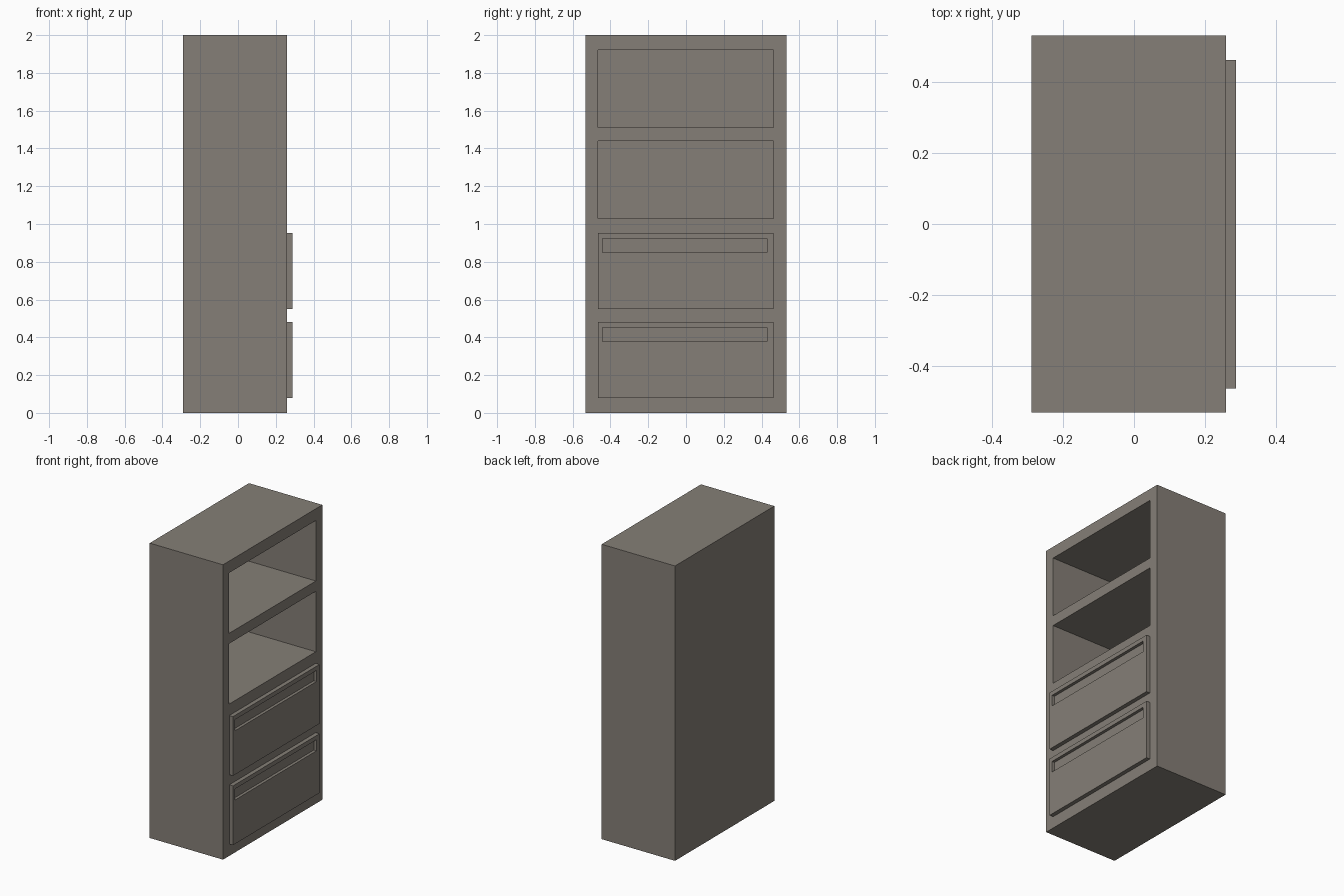
import bpy
import bmesh
from mathutils import Matrix, Vector

if "Cube" in bpy.data.objects:
    bpy.data.objects.remove(bpy.data.objects["Cube"])

mat = bpy.data.materials.new("warm grey")
mat.diffuse_color = (0.235, 0.212, 0.184, 1)
mat.use_nodes = True
mat.node_tree.nodes["Principled BSDF"].inputs["Base Color"].default_value = mat.diffuse_color


def box(name, x, y, z):
    """Box spanning the (min, max) pairs x, y, z."""
    bm = bmesh.new()
    centre = Vector([(a + b) / 2 for a, b in (x, y, z)])
    size = Vector([b - a for a, b in (x, y, z)])
    bmesh.ops.create_cube(bm, size=1, matrix=Matrix.Translation(centre) @ Matrix.Diagonal(size).to_4x4())
    me = bpy.data.meshes.new(name)
    bm.to_mesh(me)
    bm.free()
    me.materials.append(mat)
    ob = bpy.data.objects.new(name, me)
    bpy.context.collection.objects.link(ob)
    return ob


def cut(target, cutter):
    """Subtract the cutter, apply it and remove the cutter."""
    cutter.hide_render = True
    mod = target.modifiers.new("cut", "BOOLEAN")
    mod.operation = "DIFFERENCE"
    mod.solver = "EXACT"
    mod.object = cutter
    bpy.context.view_layer.objects.active = target
    bpy.ops.object.modifier_apply(modifier=mod.name)
    bpy.data.objects.remove(cutter)


BACK, FACE, FRONT = -0.29, 0.26, 0.288

# Cabinet with two open shelf bays
cabinet = box("cabinet_body", (BACK, FACE), (-0.532, 0.532), (0, 2))
for z in ((1.03, 1.44), (1.51, 1.92)):
    cut(cabinet, box("bay_cutter", (BACK + 0.04, FACE + 0.1), (-0.466, 0.463), z))

# Two drawer fronts, each with a long finger recess
for name, z in (("lower_drawer", 0.08), ("upper_drawer", 0.55)):
    drawer = box(name, (FACE, FRONT), (-0.465, 0.463), (z, z + 0.402))
    cut(drawer, box("recess_cutter", (FRONT - 0.02, FRONT + 0.1), (-0.443, 0.43), (z + 0.298, z + 0.373)))
